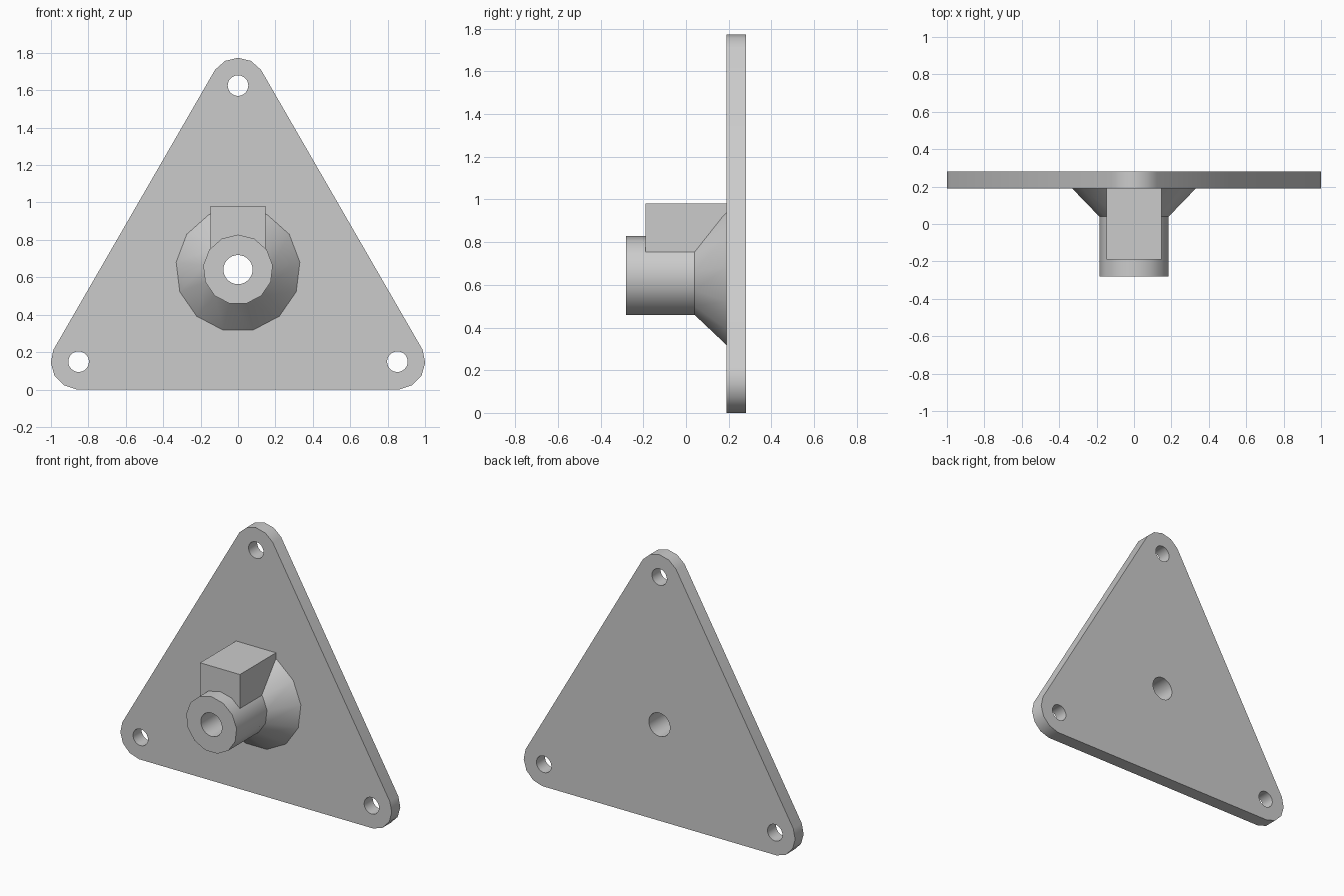
import bpy, bmesh
from math import sin, cos, pi, radians

cube = bpy.data.objects.get("Cube")
if cube:
    bpy.data.objects.remove(cube, do_unlink=True)

grey = bpy.data.materials.new("plain grey")
grey.use_nodes = True
grey.diffuse_color = (0.6, 0.6, 0.6, 1)
grey.node_tree.nodes["Principled BSDF"].inputs["Base Color"].default_value = (0.6, 0.6, 0.6, 1)

ZC = 0.641        # height of the hub axis
REACH = 0.984     # hub axis to bolt hole
SIDES = 13        # facets of the hub and of the full corner rounds
BACK, FACE = 0.28, 0.19


def ring(radius, n, x=0, z=ZC):
    """Regular polygon in the xz plane with one vertex at the top."""
    return [(x + radius * sin(2 * pi * i / n), z + radius * cos(2 * pi * i / n))
            for i in range(n)]


def loft(name, sections):
    """Closed solid through (y, outline) sections, outlines of equal length."""
    bm = bmesh.new()
    loops = [[bm.verts.new((x, y, z)) for x, z in pts] for y, pts in sections]
    n = len(loops[0])
    for a, b in zip(loops, loops[1:]):
        for i in range(n):
            j = (i + 1) % n
            bm.faces.new((a[i], a[j], b[j], b[i]))
    bm.faces.new(loops[0])
    bm.faces.new(loops[-1])
    bmesh.ops.recalc_face_normals(bm, faces=bm.faces)
    mesh = bpy.data.meshes.new(name)
    bm.to_mesh(mesh)
    bm.free()
    mesh.materials.append(grey)
    ob = bpy.data.objects.new(name, mesh)
    bpy.context.collection.objects.link(ob)
    return ob


def activate(ob):
    bpy.ops.object.select_all(action='DESELECT')
    ob.select_set(True)
    bpy.context.view_layer.objects.active = ob


def drill(ob, radius, x=0, z=ZC):
    """Cut a round hole through the part along y."""
    hole = ring(radius, 32, x, z)
    cutter = loft("hole_cutter", [(-0.5, hole), (0.5, hole)])
    cutter.hide_render = True
    mod = ob.modifiers.new("hole", 'BOOLEAN')
    mod.operation = 'DIFFERENCE'
    mod.solver = 'EXACT'
    mod.object = cutter
    activate(ob)
    bpy.ops.object.modifier_apply(modifier=mod.name)
    bpy.data.objects.remove(cutter, do_unlink=True)


# Triangular mounting plate with rounded corners
corners, outline = [], []
for k in range(3):
    a = radians(120 * k)
    cx, cz = REACH * sin(a), ZC + REACH * cos(a)
    corners.append((cx, cz))
    for step in range(-2, 3):
        t = a + step * 2 * pi / SIDES
        outline.append((cx + 0.149 * sin(t), cz + 0.149 * cos(t)))
plate = loft("mounting_plate", [(FACE, outline), (BACK, outline)])
for cx, cz in corners:
    drill(plate, 0.055, cx, cz)
drill(plate, 0.078)

# Hub flaring out where it meets the plate
hub = loft("flared_hub", [(FACE, ring(0.333, SIDES)),
                          (0.04, ring(0.187, SIDES)),
                          (-0.28, ring(0.187, SIDES))])
drill(hub, 0.078)

# Square block sitting on top of the hub
block_outline = [(-0.147, 0.74), (0.147, 0.74), (0.147, 0.98), (-0.147, 0.98)]
block = loft("top_block", [(FACE, block_outline), (-0.19, block_outline)])

for ob in (plate, hub, block):
    activate(ob)
    bpy.ops.object.shade_smooth_by_angle(angle=radians(30))
